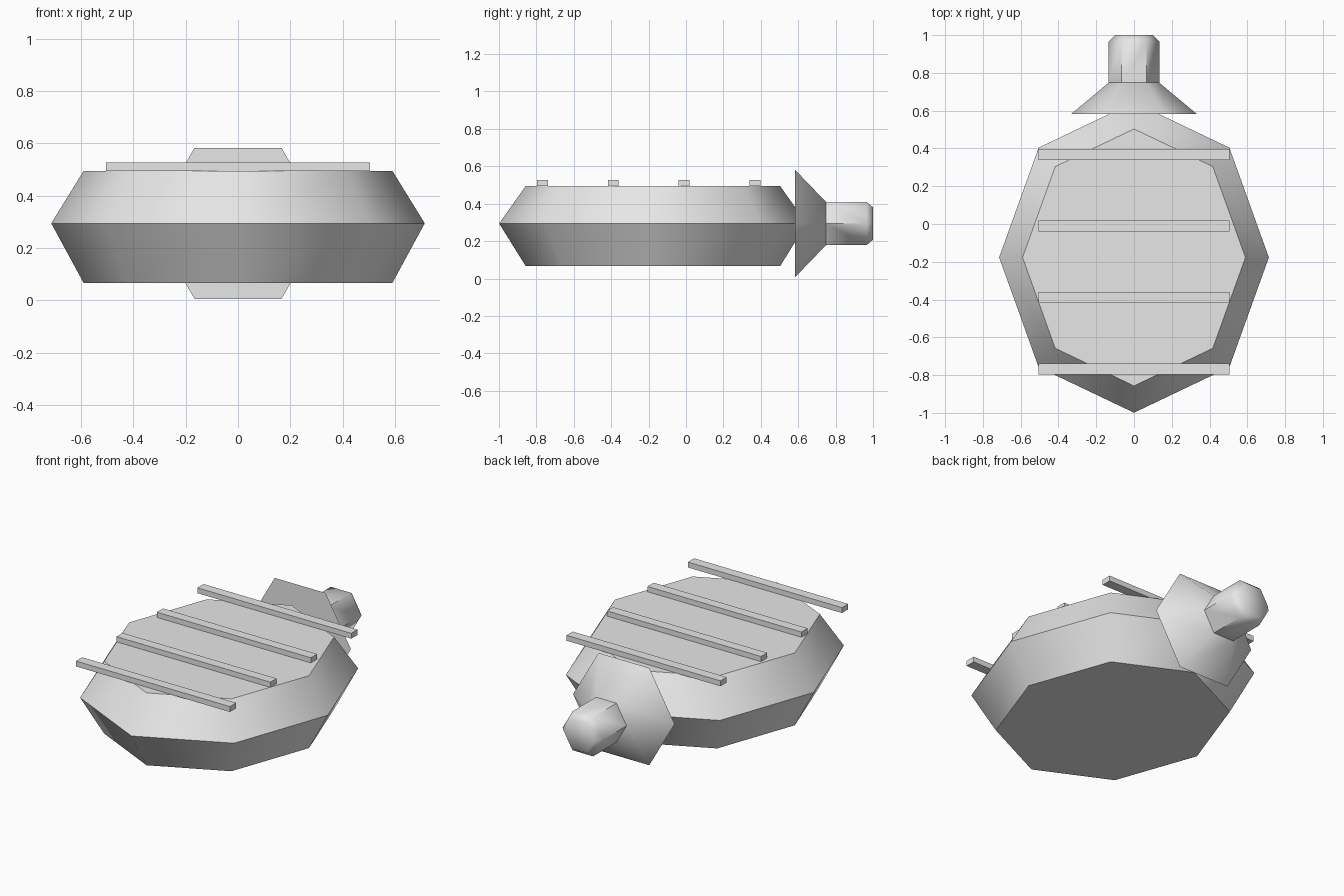
import bpy, bmesh
from math import cos, sin, pi, radians
from mathutils import Matrix, Vector

cube = bpy.data.objects.get("Cube")
if cube:
    bpy.data.objects.remove(cube, do_unlink=True)

grey = bpy.data.materials.new("plain grey")
grey.use_nodes = True
grey.diffuse_color = (0.8, 0.8, 0.8, 1)
grey.node_tree.nodes["Principled BSDF"].inputs["Base Color"].default_value = (0.8, 0.8, 0.8, 1)


def finish(name, bm):
    bmesh.ops.recalc_face_normals(bm, faces=bm.faces)
    mesh = bpy.data.meshes.new(name)
    bm.to_mesh(mesh)
    bm.free()
    mesh.materials.append(grey)
    obj = bpy.data.objects.new(name, mesh)
    bpy.context.collection.objects.link(obj)
    bpy.ops.object.select_all(action='DESELECT')
    obj.select_set(True)
    bpy.context.view_layer.objects.active = obj
    bpy.ops.object.shade_smooth_by_angle(angle=radians(50))
    return obj


def loft(name, sides, rings, matrix):
    """Closed solid from polygon rings (radius x, radius y, height), then placed by matrix."""
    bm = bmesh.new()
    loops = []
    for rx, ry, h in rings:
        angles = [2 * pi * i / sides for i in range(sides)]
        loops.append([bm.verts.new(matrix @ Vector((rx * cos(a), ry * sin(a), h))) for a in angles])
    for low, high in zip(loops, loops[1:]):
        for i in range(sides):
            j = (i + 1) % sides
            bm.faces.new((low[i], low[j], high[j], high[i]))
    bm.faces.new(loops[0][::-1])
    bm.faces.new(loops[-1])
    return finish(name, bm)


# Eight-sided body, widest at its middle ridge
loft("body", 8, [(0.59, 0.68, 0.066), (0.714, 0.822, 0.294), (0.59, 0.68, 0.495)],
     Matrix.Translation((0, -0.177, 0)))

# Six-sided collar and plug at the back, with their axis along +y
back_axis = Matrix.Translation((0, 0, 0.294)) @ Matrix.Rotation(-pi / 2, 4, 'X')
loft("collar", 6, [(0.333, 0.333, 0.582), (0.134, 0.134, 0.748)], back_axis)
loft("plug", 6, [(0.134, 0.134, 0.748), (0.134, 0.134, 0.965), (0.1, 0.1, 1.0)], back_axis)

# Four slats across the top
for i in range(4):
    bm = bmesh.new()
    place = Matrix.Translation((0, -0.768 + 0.379 * i, 0.51))
    bmesh.ops.create_cube(bm, size=1, matrix=place @ Matrix.Diagonal((1.01, 0.058, 0.032, 1)))
    finish(f"slat_{i + 1}", bm)
